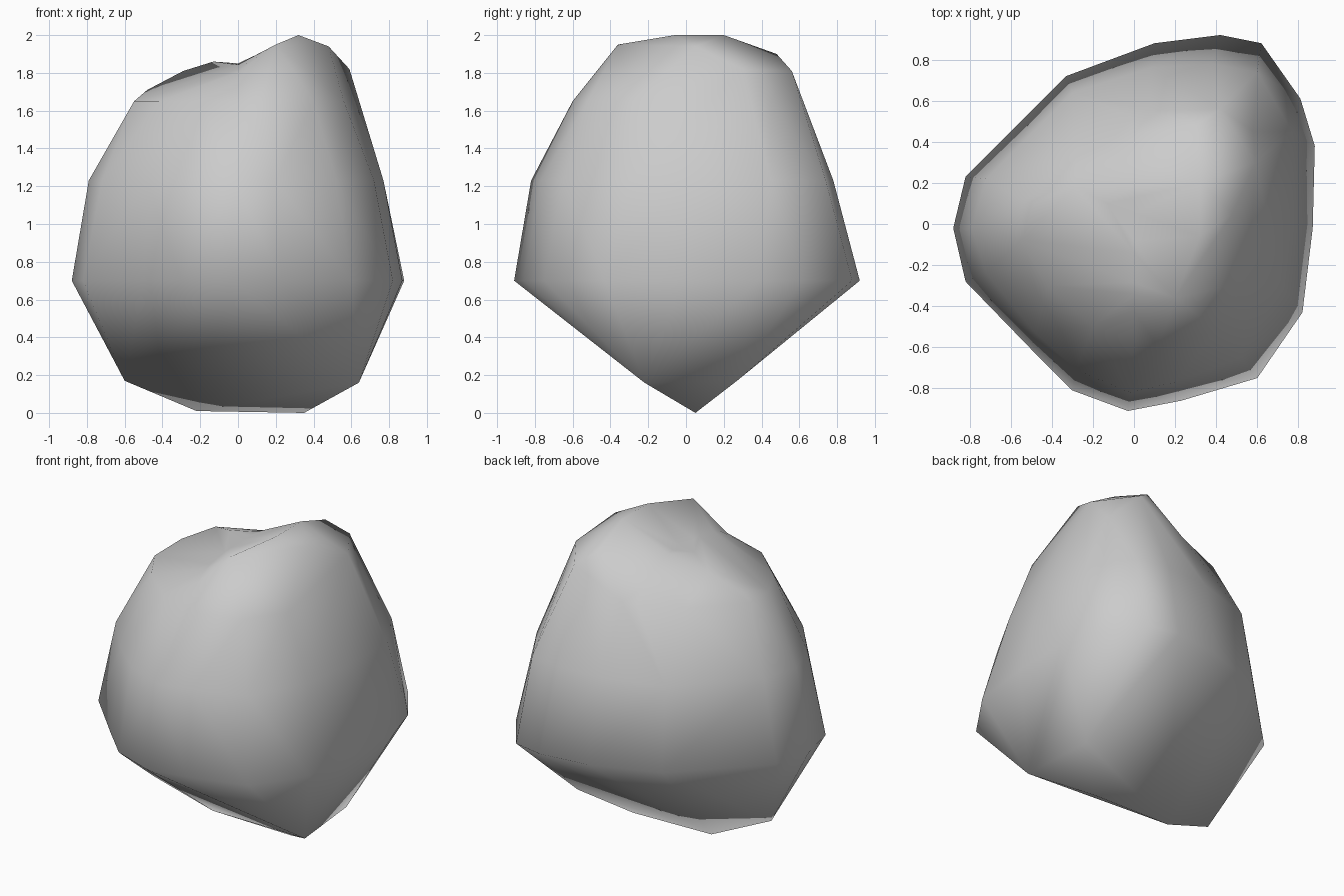
import bpy
import bmesh

default_cube = bpy.data.objects.get("Cube")
if default_cube:
    bpy.data.objects.remove(default_cube, do_unlink=True)

# Stone colour
stone = bpy.data.materials.new("stone_grey")
stone.use_nodes = True
grey = (.6, .6, .6, 1)
stone.diffuse_color = grey
stone.node_tree.nodes["Principled BSDF"].inputs["Base Color"].default_value = grey


def at_height(outline, height):
    """Lift a flat outline to one height."""
    return [(x, y, height) for x, y in outline]


# Broad rim where the rock is widest
rim = at_height([
    (-.88, -.02), (-.82, .23), (-.33, .72), (.1, .88), (.42, .92), (.62, .88),
    (.81, .61), (.88, .38), (.87, -.02), (.82, -.43), (.6, -.75), (.23, -.86),
    (-.03, -.91), (-.3, -.81), (-.5, -.61), (-.82, -.28)], .7)

# Waist outline above the rim
waist = at_height([
    (-.79, -.02), (-.72, .22), (-.3, .64), (.08, .76), (.38, .78), (.6, .74),
    (.77, .45), (.77, .05), (.72, -.3), (.52, -.65), (.2, -.77),
    (-.02, -.82), (-.28, -.71), (-.48, -.53), (-.72, -.24)], 1.23)

# Shoulder outline below the crest
shoulder = at_height([
    (-.55, .12), (-.28, .4), (.08, .55), (.4, .6), (.58, .45), (.62, .1),
    (.56, -.28), (.4, -.52), (.12, -.6), (-.2, -.5), (-.42, -.3), (-.55, -.08)], 1.65)

# Tilted keel under the rock and crest on top of it
keel = [(-.6, -.03, .17), (-.22, .05, .01), (.35, .05, 0), (.6, .27, .17), (.64, -.22, .16)]
crest = [(.32, -.06, 2), (.32, .2, 2), (.2, -.36, 1.95), (.48, .05, 1.94), (.59, .3, 1.82),
         (.3, .48, 1.9), (.42, .56, 1.81), (-.13, .1, 1.86), (-.29, .18, 1.81), (-.48, .1, 1.71)]

# Wrap the outlines in one faceted skin
bm = bmesh.new()
for point in rim + waist + shoulder + keel + crest:
    bm.verts.new(point)
hull = bmesh.ops.convex_hull(bm, input=list(bm.verts))
unused = {item for item in hull["geom_interior"] + hull["geom_unused"]
          if isinstance(item, bmesh.types.BMVert)}
bmesh.ops.delete(bm, geom=list(unused), context="VERTS")

# Shallow saddle between the two humps
top_faces = [face for face in bm.faces if face.calc_center_median().z > 1.6]
top_edges = {edge for face in top_faces for edge in face.edges}
top_verts = {vert for face in top_faces for vert in face.verts}
cut = bmesh.ops.bisect_plane(bm, geom=top_faces + list(top_edges) + list(top_verts),
                             plane_co=(0, .1, 1.8), plane_no=(1, 0, 0))
for item in cut["geom_cut"]:
    if isinstance(item, bmesh.types.BMVert) and item.co.z > 1.75:
        item.co.z -= .05

bmesh.ops.triangulate(bm, faces=list(bm.faces))
bmesh.ops.recalc_face_normals(bm, faces=list(bm.faces))
for face in bm.faces:
    face.smooth = True

mesh = bpy.data.meshes.new("boulder")
bm.to_mesh(mesh)
bm.free()
mesh.materials.append(stone)
boulder = bpy.data.objects.new("boulder", mesh)
bpy.context.collection.objects.link(boulder)
